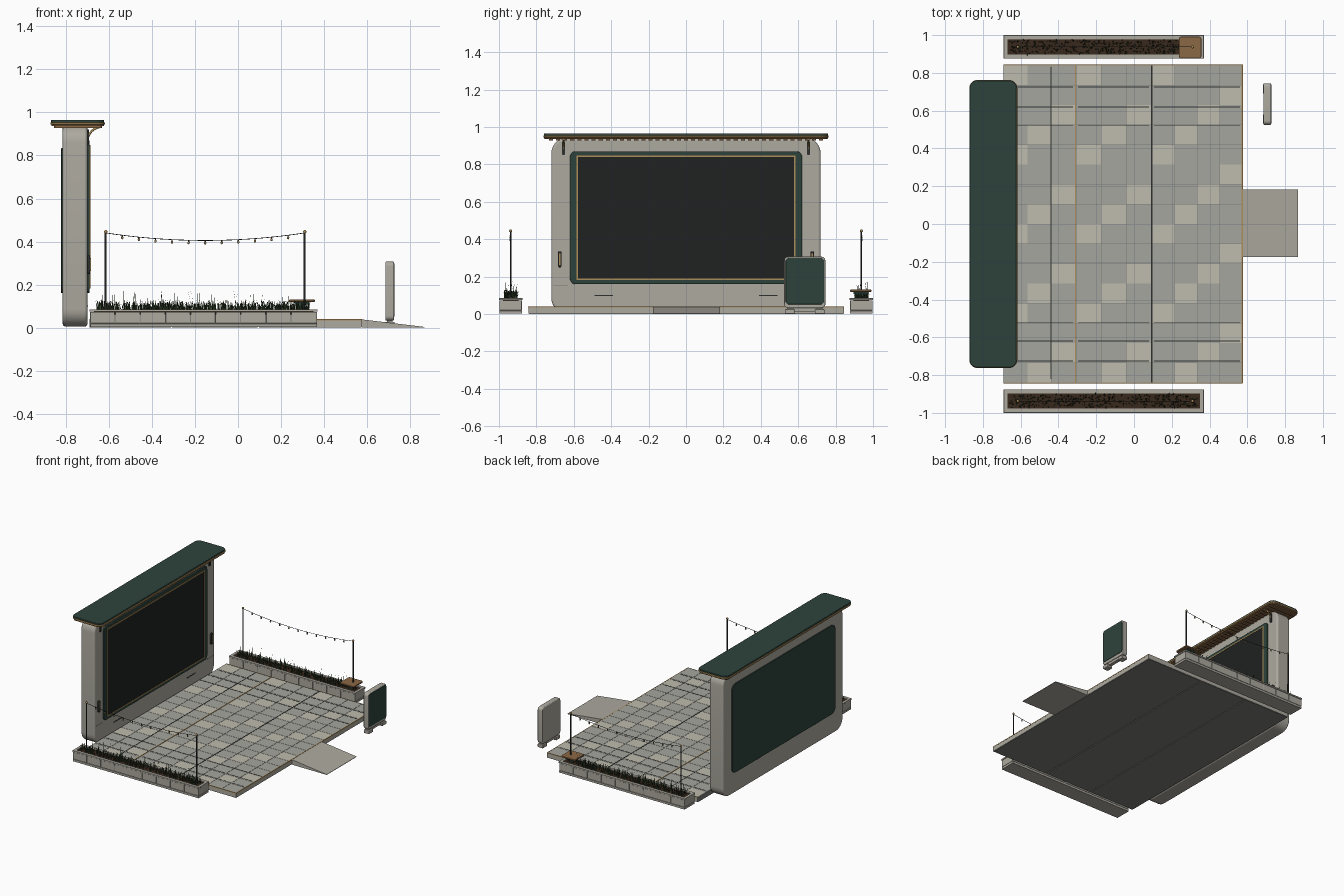
import bpy, bmesh, math, random
from mathutils import Vector

if "Cube" in bpy.data.objects:
    bpy.data.objects.remove(bpy.data.objects["Cube"])

random.seed(4)


def mat(name, r, g, b):
    m = bpy.data.materials.new(name)
    m.diffuse_color = (r, g, b, 1)
    m.use_nodes = True
    m.node_tree.nodes["Principled BSDF"].inputs["Base Color"].default_value = m.diffuse_color
    return m


STONE = mat("stone", .42, .40, .35)
TILE = mat("tile", .38, .38, .35)
PALE = mat("pale_tile", .52, .50, .42)
GROUT = mat("grout", .20, .20, .19)
GREEN = mat("green", .027, .055, .045)
BLACK = mat("screen_black", .014, .016, .015)
DARK = mat("dark_metal", .025, .03, .028)
WOOD = mat("wood", .26, .14, .06)
GOLD = mat("brass", .42, .27, .10)
SOIL = mat("soil", .04, .022, .012)
LEAF = mat("leaf", .035, .06, .025)


def finish(name, bm, m, smooth=True, bevel=0):
    bmesh.ops.recalc_face_normals(bm, faces=bm.faces[:])
    me = bpy.data.meshes.new(name)
    bm.to_mesh(me)
    bm.free()
    ob = bpy.data.objects.new(name, me)
    bpy.context.collection.objects.link(ob)
    me.materials.append(m)
    if bevel:
        mod = ob.modifiers.new("bevel", 'BEVEL')
        mod.width, mod.segments, mod.limit_method = bevel, 3, 'ANGLE'
    if smooth:
        bpy.ops.object.select_all(action='DESELECT')
        ob.select_set(True)
        bpy.context.view_layer.objects.active = ob
        bpy.ops.object.shade_smooth_by_angle(angle=math.radians(40))
    return ob


def boxes(name, items, m, bevel=0):
    """Several axis-aligned boxes (x0, x1, y0, y1, z0, z1) in one mesh."""
    bm = bmesh.new()
    for x0, x1, y0, y1, z0, z1 in items:
        vs = bmesh.ops.create_cube(bm, size=1)['verts']
        for v in vs:
            v.co = ((x0 + x1) / 2 + v.co.x * (x1 - x0), (y0 + y1) / 2 + v.co.y * (y1 - y0),
                    (z0 + z1) / 2 + v.co.z * (z1 - z0))
    return finish(name, bm, m, False, bevel)


def outline(u0, u1, v0, v1, r, n=7):
    pts = []
    for cu, cv, a in ((u1 - r, v1 - r, 0), (u0 + r, v1 - r, 90), (u0 + r, v0 + r, 180), (u1 - r, v0 + r, 270)):
        for i in range(n + 1):
            t = math.radians(a + 90 * i / n)
            pts.append((cu + r * math.cos(t), cv + r * math.sin(t)))
    return pts


def slab(name, axis, u, v, w, r, m, bevel=0):
    """Rounded rectangle extruded along x (u=y, v=z) or z (u=x, v=y)."""
    bm = bmesh.new()
    co = (lambda p, h: (h, *p)) if axis == 'x' else (lambda p, h: (*p, h))
    face = bm.faces.new([bm.verts.new(co(p, w[0])) for p in outline(*u, *v, r)])
    ext = bmesh.ops.extrude_face_region(bm, geom=[face])['geom']
    d = Vector((w[1] - w[0], 0, 0) if axis == 'x' else (0, 0, w[1] - w[0]))
    bmesh.ops.translate(bm, verts=[g for g in ext if isinstance(g, bmesh.types.BMVert)], vec=d)
    return finish(name, bm, m, True, bevel)


def frame(name, u, v, w, t, x, m):
    """Thin square frame facing +x."""
    boxes(name, [(*x, u[0], u[1], v[0], v[0] + t), (*x, u[0], u[1], v[1] - t, v[1]),
                 (*x, u[0], u[0] + t, v[0], v[1]), (*x, u[1] - t, u[1], v[0], v[1])], m)


def tube(name, pts, r, m):
    cu = bpy.data.curves.new(name, 'CURVE')
    cu.dimensions, cu.bevel_depth, cu.bevel_resolution, cu.use_fill_caps = '3D', r, 2, True
    sp = cu.splines.new('POLY')
    sp.points.add(len(pts) - 1)
    for p, c in zip(sp.points, pts):
        p.co = (*c, 1)
    ob = bpy.data.objects.new(name, cu)
    bpy.context.collection.objects.link(ob)
    cu.materials.append(m)


def balls(name, centres, r, m, stretch=1):
    bm = bmesh.new()
    for c in centres:
        vs = bmesh.ops.create_uvsphere(bm, u_segments=12, v_segments=8, radius=r)['verts']
        for v in vs:
            v.co = Vector((v.co.x, v.co.y, v.co.z * stretch)) + Vector(c)
    finish(name, bm, m)


# screen wall
slab("screen_wall", 'x', (-.72, .72), (.005, .94), (-.815, -.70), .08, STONE, .012)
slab("screen_surround", 'x', (-.62, .62), (.16, .87), (-.705, -.69), .03, GREEN, .004)
frame("screen_trim", (-.585, .585), (.182, .848), 0, .008, (-.692, -.686), GOLD)
boxes("screen", [(-.692, -.688, -.577, .577, .19, .84)], BLACK)
slab("rear_panel", 'x', (-.62, .62), (.16, .835), (-.822, -.81), .045, GREEN, .003)
boxes("wall_vents", [(-.702, -.698, s * .44 - .05, s * .44 + .05, .097, .103) for s in (-1, 1)], DARK)
boxes("wall_joints", [(-.702, -.699, min(s * .63, s * .71), max(s * .63, s * .71), .149, .152) for s in (-1, 1)], GROUT)
for s in (-1, 1):
    y = s * .675
    slab("wall_lamp_case", 'x', (y - .01, y + .01), (.25, .335), (-.702, -.688), .009, DARK, .002)
    slab("wall_lamp_glow", 'x', (y - .005, y + .005), (.262, .323), (-.69, -.684), .004, GOLD)

# canopy
slab("canopy_soffit", 'z', (-.868, -.622), (-.758, .758), (.936, .953), .04, WOOD, .003)
slab("canopy_trim", 'z', (-.872, -.618), (-.762, .762), (.945, .954), .042, GOLD, .002)
slab("canopy_roof", 'z', (-.87, -.622), (-.76, .76), (.952, .965), .04, GREEN, .004)
boxes("canopy_slats", [(-.855, -.635, -.722 + i * .038 - .011, -.722 + i * .038 + .011, .928, .938)
                       for i in range(39)], WOOD)
for s in (-1, 1):
    tube("canopy_bracket", [(-.70 + .068 * (1 - math.cos(t)), s * .655, .865 + .068 * math.sin(t))
                            for t in [i * math.pi / 16 for i in range(9)]], .005, GOLD)
    slab("bracket_plate", 'x', (s * .655 - .008, s * .655 + .008), (.85, .92), (-.702, -.692), .007, DARK)

# deck in three bays, tiled
bays = [(-.69, -.312, 3), (-.306, .09, 3), (.097, .572, 4)]
boxes("deck_base", [(a, b, -.84, .842, 0, .034) for a, b, n in bays], GROUT)
boxes("deck_fascia", [(-.69, .575, -.843, -.838, .003, .037), (-.69, .575, .84, .845, .003, .037),
                      (.57, .575, -.843, .845, .003, .037)], STONE)
tiles = {True: [], False: []}
for a, b, n in bays:
    w = (b - a) / n
    for i in range(n):
        for r in range(16):
            y = .84 - r * .105
            tiles[(i + r) % 4 == 0].append((a + i * w + .001, a + (i + 1) * w - .001,
                                            y - .104, y - .001, .033, .039))
boxes("deck_tiles", tiles[False], TILE)
boxes("deck_pale_tiles", tiles[True], PALE)
boxes("deck_brass_strips", [(-.312, -.306, -.84, .84, .034, .041), (.570, .576, -.842, .844, .034, .0395),
                            (-.69, .575, -.844, -.839, .034, .0395), (-.69, .575, .84, .845, .034, .0395)], GOLD)
boxes("deck_channels", [(.090, .097, -.84, .84, .03, .0395), (-.443, -.438, -.82, .83, .035, .0398)], DARK)
boxes("deck_guide_lines", [(a + .01, b - .01, s * y - .002, s * y + .002, .035, .0398)
                           for a, b, n in bays for y in (.52, .62, .725) for s in (-1, 1)], DARK)

# ramp
bm = bmesh.new()
side = [bm.verts.new(p) for p in ((.575, -.176, 0), (.868, -.176, 0), (.868, -.176, .003), (.575, -.176, .038))]
ext = bmesh.ops.extrude_face_region(bm, geom=[bm.faces.new(side)])['geom']
bmesh.ops.translate(bm, verts=[g for g in ext if isinstance(g, bmesh.types.BMVert)], vec=(0, .358, 0))
finish("ramp", bm, STONE, False)

# planters with poles, string lights and planting
for s in (-1, 1):
    c = s * .9375
    boxes("planter_core", [(-.682, .362, c - .056, c + .056, .005, .06)], GROUT)
    boxes("planter_blocks", [(-.687 + i * .1169, -.687 + (i + 1) * .1169 - .003, c + q * .05 - .0095,
                              c + q * .05 + .0095, .02, .073) for i in range(9) for q in (-1, 1)]
          + [(x, x + .02, c - .058, c + .058, .02, .073) for x in (-.687, .347)]
          + [(-.687, .367, c - .06, c + .06, .002, .018)], STONE, .001)
    boxes("planter_coping", [(-.69, .37, c + q * .051 - .0115, c + q * .051 + .0115, .074, .085) for q in (-1, 1)]
          + [(x, x + .021, c - .0625, c + .0625, .074, .085) for x in (-.69, .349)], STONE, .0015)
    boxes("soil", [(-.67, .35, c - .042, c + .042, .06, .079)], SOIL)

    ends = (-.615, .31)
    for x in ends:
        tube("light_pole", [(x, c, .075), (x, c, .44)], .0045, DARK)
        tube("pole_foot", [(x, c, .078), (x, c, .09)], .011, DARK)
    balls("pole_finials", [(x, c, .445) for x in ends], .008, GOLD)
    sag = lambda t: (ends[0] + t * (ends[1] - ends[0]), c, .44 - .035 * 4 * t * (1 - t))
    tube("light_cable", [sag(i / 24) for i in range(25)], .0016, DARK)
    lamps = [Vector(sag(i / 12)) for i in range(1, 12)]
    boxes("bulb_caps", [(p.x - .003, p.x + .003, c - .003, c + .003, p.z - .008, p.z) for p in lamps], DARK)
    balls("bulbs", [p - Vector((0, 0, .012)) for p in lamps], .0055, GOLD, 1.25)

    # tapering, leaning grass blades with a few tall stems
    bm = bmesh.new()
    for i in range(420):
        tall = i % 28 == 0
        x, y = random.uniform(-.655, .335), c + random.uniform(-.034, .034)
        if s > 0 and .225 < x:
            y, tall = c + random.uniform(-.02, .02), False
        h = random.uniform(.09, .11) if tall else random.uniform(.02, .055)
        if s > 0 and .225 < x:
            h = min(h, .032)
        a = random.uniform(0, 2 * math.pi)
        d, lean = Vector((math.cos(a), math.sin(a), 0)), random.uniform(.0, .018)
        side_v = Vector((-d.y, d.x, 0)) * (.0013 if tall else .003)
        p = Vector((x, y, .077))
        q = p + d * lean * .35 + Vector((0, 0, h * .6))
        vs = [bm.verts.new(k) for k in (p - side_v, p + side_v, q + side_v * .8, q - side_v * .8)]
        tip = bm.verts.new(p + d * lean + Vector((0, 0, h)))
        bm.faces.new(vs)
        bm.faces.new((vs[3], vs[2], tip))
    finish("planting", bm, LEAF, False)

# small table on the back planter
slab("table_top", 'z', (.237, .357), (.877, .992), (.119, .13), .014, WOOD, .003)
boxes("table_support", [(.262, .332, .895, .975, .108, .12), (.285, .309, .925, .949, .075, .11)], GREEN)

# information sign
slab("sign_body", 'x', (.525, .745), (.032, .307), (.685, .725), .022, STONE, .005)
slab("sign_panel", 'x', (.533, .737), (.052, .299), (.722, .728), .016, GREEN, .001)
boxes("sign_feet", [(.683, .728, y, y + .05, 0, .026) for y in (.53, .69)], STONE, .004)
boxes("sign_base_rail", [(.692, .718, .54, .73, .014, .036)], STONE)
